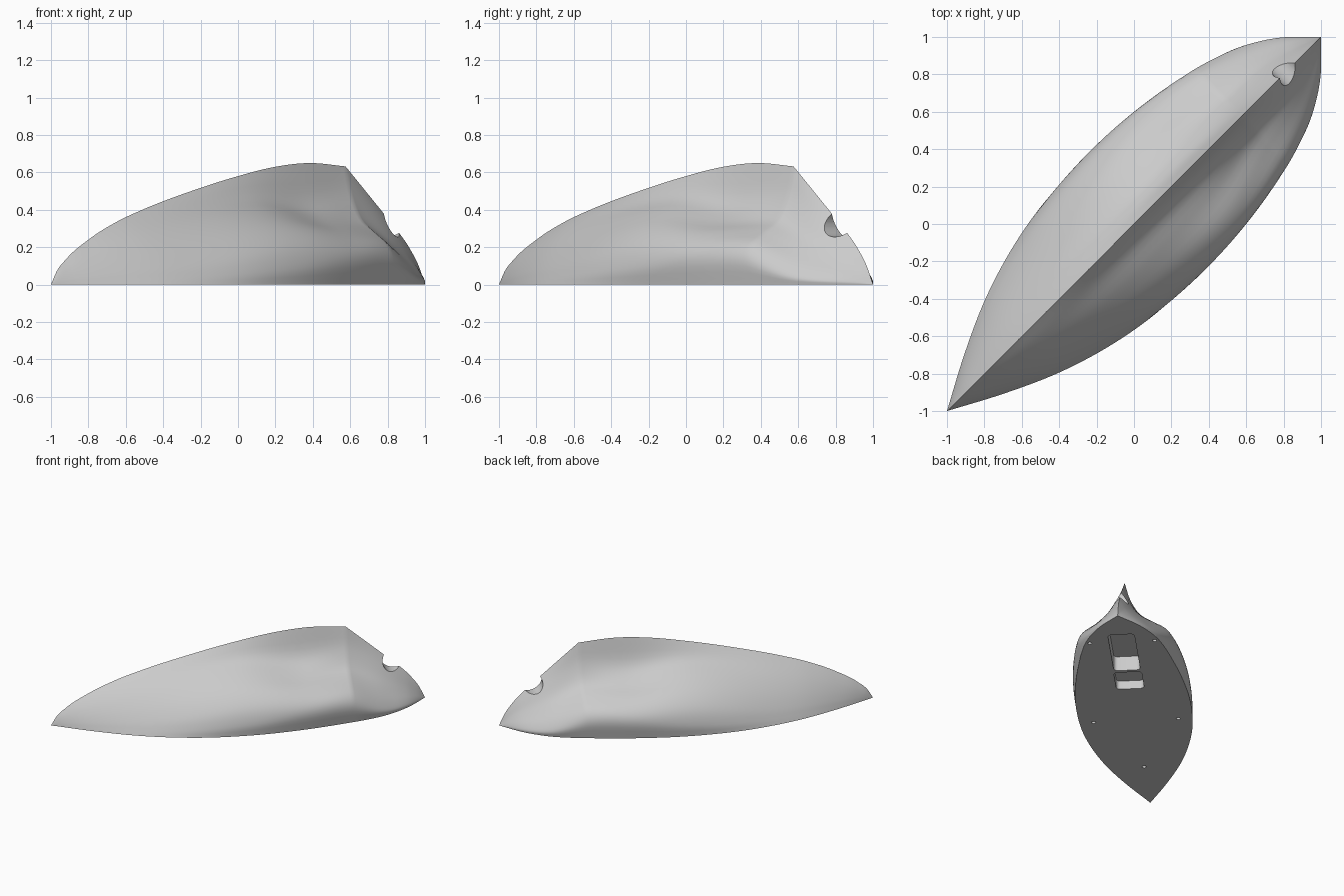
import bpy, bmesh, math
from mathutils import Matrix

cube = bpy.data.objects.get("Cube")
if cube:
    bpy.data.objects.remove(cube, do_unlink=True)

HALF = math.sqrt(2)
TURN = Matrix.Rotation(math.pi / 4, 4, 'Z')   # the body lies along the diagonal

grey = bpy.data.materials.new("light_grey")
grey.use_nodes = True
grey.diffuse_color = (0.6, 0.6, 0.6, 1)
grey.node_tree.nodes["Principled BSDF"].inputs["Base Color"].default_value = (0.6, 0.6, 0.6, 1)


def hermite(points, t):
    """Smooth curve through (t, value) points."""
    n = len(points)
    t = min(max(t, points[0][0]), points[-1][0])
    i = 0
    while i < n - 2 and t > points[i + 1][0]:
        i += 1

    def slope(k):
        # parabola through the neighbours, chord at the ends
        chords = [(points[j + 1][1] - points[j][1]) / (points[j + 1][0] - points[j][0])
                  for j in (k - 1, k) if 0 <= j < n - 1]
        if len(chords) == 1:
            return chords[0]
        before, after = points[k][0] - points[k - 1][0], points[k + 1][0] - points[k][0]
        return (chords[0] * after + chords[1] * before) / (before + after)
    (t0, a), (t1, b) = points[i], points[i + 1]
    d = t1 - t0
    s = (t - t0) / d
    return ((2 * s**3 - 3 * s**2 + 1) * a + (s**3 - 2 * s**2 + s) * d * slope(i)
            + (3 * s**2 - 2 * s**3) * b + (s**3 - s**2) * d * slope(i + 1))


# Ridge height along the length (as a fraction of the half length)
CREST = 0.575
RIDGE_FRONT = [(-1, 0), (-.97, .07), (-.92, .135), (-.8, .24), (-.65, .335), (-.5, .405),
               (-.25, .5), (0, .58), (.2, .63), (.38, .65), (CREST, .632)]
RIDGE_BACK = [(CREST, .632), (.775, .385), (.855, .285), (.92, .19), (.97, .09), (1, 0)]
# Half width along the length
WIDTH = [(-1, 0), (-.8, .15), (-.6, .277), (-.28, .402), (0, .438), (.11, .44), (.3, .424),
         (.48, .385), (.635, .332), (.78, .25), (.9, .138), (1, 0)]
# Cross-sections from base to ridge: (share of half width, share of height)
BOW = [(1, 0), (.95, .1), (.86, .25), (.69, .46), (.47, .67), (.23, .85), (0, 1)]
MIDDLE = [(.99, 0), (1, .15), (.92, .34), (.73, .51), (.45, .66), (.17, .8), (0, 1)]
SHOULDER = [(.95, 0), (1, .19), (.93, .32), (.73, .43), (.41, .53), (.14, .69), (0, 1)]
CRESTED = [(.94, 0), (1, .2), (.89, .34), (.6, .45), (.32, .56), (.12, .76), (0, 1)]
TAIL = [(.98, 0), (1, .09), (.85, .24), (.6, .41), (.38, .58), (.18, .8), (0, 1)]
SECTIONS = [(-1, BOW), (-.5, BOW), (0, MIDDLE), (.33, SHOULDER), (.57, CRESTED),
            (.8, TAIL), (1, TAIL)]


def section(t):
    """Cross-section blended smoothly along the length."""
    return [[hermite([(u, pts[i][axis]) for u, pts in SECTIONS], t) for axis in (0, 1)]
            for i in range(len(BOW))]


def half_ring(t, steps=24):
    height = max(0, hermite(RIDGE_FRONT if t <= CREST else RIDGE_BACK, t))
    width = max(0, hermite(WIDTH, t))
    pts = section(t)
    across = [(i, p[0]) for i, p in enumerate(pts)]
    up = [(i, p[1]) for i, p in enumerate(pts)]
    ring = []
    for k in range(steps + 1):
        s = k / steps * (len(pts) - 1)
        ring.append((width * max(0, hermite(across, s)), height * max(0, hermite(up, s))))
    return ring


def finish(name, bm):
    bmesh.ops.recalc_face_normals(bm, faces=bm.faces)
    bm.transform(TURN)
    mesh = bpy.data.meshes.new(name)
    bm.to_mesh(mesh)
    bm.free()
    mesh.materials.append(grey)
    obj = bpy.data.objects.new(name, mesh)
    bpy.context.collection.objects.link(obj)
    return obj


# Lofted shell, mirrored about its ridge and closed by a flat base
bm = bmesh.new()
stations = sorted([-math.cos(math.pi * i / 90) for i in range(91)] + [CREST])
rings = []
for t in stations:
    half = half_ring(t)
    outline = [(-v, z) for v, z in half] + [(v, z) for v, z in reversed(half[:-1])]
    rings.append([bm.verts.new((t * HALF, v, z)) for v, z in outline])
for a, b in zip(rings, rings[1:]):
    for i in range(len(a)):
        j = (i + 1) % len(a)
        bm.faces.new((a[i], a[j], b[j], b[i]))
bmesh.ops.remove_doubles(bm, verts=bm.verts, dist=0.0003)
shell = finish("shell", bm)


def cut(cutter):
    cutter.hide_render = True
    mod = shell.modifiers.new("cut", 'BOOLEAN')
    mod.operation = 'DIFFERENCE'
    mod.solver = 'EXACT'
    mod.object = cutter
    bpy.context.view_layer.objects.active = shell
    bpy.ops.object.modifier_apply(modifier=mod.name)
    bpy.data.objects.remove(cutter, do_unlink=True)


def cylinder(name, radius, depth, place, sides):
    bm = bmesh.new()
    bmesh.ops.create_cone(bm, cap_ends=True, segments=sides, radius1=radius,
                          radius2=radius, depth=depth, matrix=place)
    return finish(name, bm)


def pocket(name, start, end, half_width, depth):
    bm = bmesh.new()
    size = Matrix.Diagonal((end - start, 2 * half_width, 2 * depth, 1))
    bmesh.ops.create_cube(bm, size=1, matrix=Matrix.Translation(((start + end) / 2, 0, 0)) @ size)
    upright = [e for e in bm.edges if abs(e.verts[0].co.z - e.verts[1].co.z) > depth]
    bmesh.ops.bevel(bm, geom=upright, offset=0.03, segments=4, profile=0.5, affect='EDGES')
    return finish(name, bm)


# Round notch through the tail fin
cut(cylinder("notch_cutter", 0.077, 1,
             Matrix.Translation((1.165, 0, .332)) @ Matrix.Rotation(math.pi / 2, 4, 'X'), 40))

# Two pockets in the base
cut(pocket("long_pocket_cutter", .59, 1.13, .1, .12))
cut(pocket("short_pocket_cutter", .31, .56, .105, .07))

# Screw holes in the base
for u, v, depth in [(1.02, .245, .05), (1.02, -.245, .05), (-.17, .32, .1), (-.17, -.32, .1), (-.87, 0, .1)]:
    cut(cylinder("screw_hole_cutter", .016, 2 * depth, Matrix.Translation((u, v, 0)), 16))

bpy.ops.object.select_all(action='DESELECT')
shell.select_set(True)
bpy.context.view_layer.objects.active = shell
bpy.ops.object.shade_smooth_by_angle(angle=math.radians(30))
